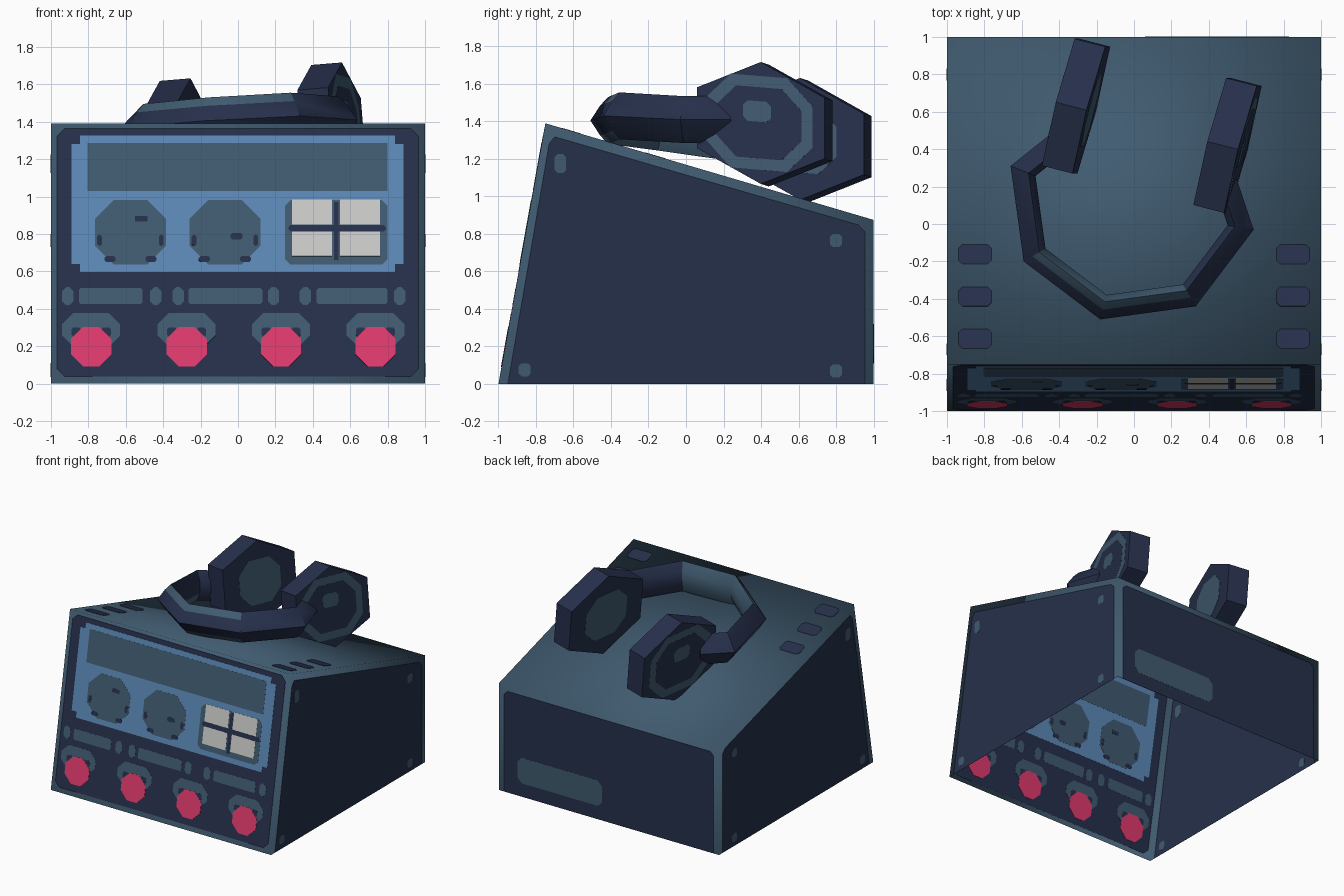
import bpy, bmesh, math
from mathutils import Vector

cube = bpy.data.objects.get("Cube")
if cube:
    bpy.data.objects.remove(cube)


def material(name, rgb):
    m = bpy.data.materials.new(name)
    m.use_nodes = True
    linear = [(c / 255 / 12.92) if c < 11 else ((c / 255 + 0.055) / 1.055) ** 2.4 for c in rgb]
    m.diffuse_color = (*linear, 1)
    m.node_tree.nodes["Principled BSDF"].inputs["Base Color"].default_value = (*linear, 1)
    return m


TEAL = material("slate teal", (64, 91, 112))
NAVY = material("dark navy", (38, 48, 75))
BLUE = material("panel blue", (92, 137, 182))
WHITE = material("button white", (204, 204, 202))
PINK = material("knob pink", (224, 58, 110))


def finish(name, bm, mats, outward=True):
    if outward:
        bmesh.ops.recalc_face_normals(bm, faces=bm.faces)
    mesh = bpy.data.meshes.new(name)
    bm.to_mesh(mesh)
    bm.free()
    for m in mats:
        mesh.materials.append(m)
    ob = bpy.data.objects.new(name, mesh)
    bpy.context.collection.objects.link(ob)
    return ob


def prism(bm, low, high):
    a = [bm.verts.new(p) for p in low]
    b = [bm.verts.new(p) for p in high]
    bm.faces.new(a[::-1])
    bm.faces.new(b)
    for i in range(len(a)):
        j = (i + 1) % len(a)
        bm.faces.new((a[i], a[j], b[j], b[i]))


def rect(x0, x1, z0, z1, cut=0.0):
    """Rectangle outline, with chamfered corners when cut is set."""
    if not cut:
        return [(x0, z0), (x1, z0), (x1, z1), (x0, z1)]
    return [(x0 + cut, z0), (x1 - cut, z0), (x1, z0 + cut), (x1, z1 - cut),
            (x1 - cut, z1), (x0 + cut, z1), (x0, z1 - cut), (x0, z0 + cut)]


def blob(x, z, rx, rz, cut):
    return rect(x - rx, x + rx, z - rz, z + rz, cut)


def plates(name, outlines, surface, level, mat):
    """Thin plates straddling a surface; higher levels cover lower ones."""
    o = surface(0, 0)
    n = (surface(1, 0) - o).cross(surface(0, 1) - o).normalized() * (0.0005 + 0.001 * level)
    bm = bmesh.new()
    for line in outlines:
        pts = [surface(u, v) for u, v in line]
        prism(bm, [p - n for p in pts], [p + n for p in pts])
    return finish(name, bm, [mat])


# Open-bottomed wedge case
PROFILE = [(-1, 0), (-0.75, 1.39), (1, 0.875), (1, 0)]
bm = bmesh.new()
lft = [bm.verts.new((-1, y, z)) for y, z in PROFILE]
rgt = [bm.verts.new((1, y, z)) for y, z in PROFILE]
bm.faces.new(lft[::-1])
bm.faces.new(rgt)
for i in range(3):
    bm.faces.new((lft[i], lft[i + 1], rgt[i + 1], rgt[i]))
bmesh.ops.reverse_faces(bm, faces=bm.faces)
case = finish("case", bm, [TEAL], outward=False)
for poly in case.data.polygons:
    poly.use_smooth = True


def front(x, z):
    return Vector((x, -1 + 0.25 * z / 1.39, z))


def top(x, y):
    return Vector((x, y, 1.39 - 0.515 / 1.75 * (y + 0.75)))


def back(x, z):
    return Vector((x, 1, z))


# Front panel and display
plates("front_panel", [rect(-0.967, 0.965, 0.038, 1.363, 0.04)], front, 0, NAVY)
plates("blue_panel", [rect(-0.845, 0.84, 0.595, 1.325),
                      rect(-0.89, 0.885, 0.64, 1.28)], front, 1, BLUE)
plates("display", [rect(-0.805, 0.80, 1.03, 1.285)], front, 2, TEAL)

# Dials with needles and rim shadows
dials = (-0.575, -0.07)
plates("dials", [blob(x, 0.808, 0.19, 0.172, 0.1) for x in dials], front, 2, TEAL)
marks = [rect(-0.55, -0.485, 0.865, 0.895), rect(-0.04, 0.025, 0.77, 0.805, 0.01)]
for x in dials:
    for s in (-1, 1):
        marks.append(blob(x + s * 0.165, 0.765, 0.013, 0.03, 0.01))
        marks.append(blob(x + s * 0.11, 0.665, 0.03, 0.016, 0.01))
plates("dial_marks", marks, front, 3, NAVY)

# Four-button pad
plates("button_frame", [rect(0.25, 0.80, 0.635, 0.98, 0.03)], front, 2, TEAL)
plates("button_gaps", [rect(0.27, 0.79, 0.812, 0.848, 0.012),
                       rect(0.512, 0.538, 0.66, 0.97)], front, 3, NAVY)
plates("buttons", [rect(x, x + 0.213, z, z + 0.133) for x in (0.29, 0.545)
                   for z in (0.68, 0.85)], front, 3, WHITE)

# Slot row
slots = [rect(a, b, 0.425, 0.51, 0.01) for a, b in ((-0.85, -0.51), (-0.265, 0.13), (0.42, 0.80))]
slots += [blob(x, 0.467, 0.03, 0.048, 0.02) for x in (-0.91, -0.44, -0.32, 0.19, 0.36, 0.865)]
plates("slots", slots, front, 1, TEAL)

# Knobs
knobs = (-0.785, -0.275, 0.23, 0.735)
plates("knob_surrounds", [blob(x, 0.287, 0.155, 0.09, 0.06) for x in knobs], front, 1, TEAL)
plates("knob_shadows", [blob(x + s * 0.08, 0.275, 0.025, 0.025, 0.01) for x in knobs
                        for s in (-1, 1)], front, 2, NAVY)
plates("knobs", [blob(x, 0.197, 0.108, 0.106, 0.065) for x in knobs], front, 3, PINK)

# Top vents
plates("top_vents", [blob(s * 0.85, y, 0.088, 0.052, 0.02) for s in (-1, 1)
                     for y in (-0.163, -0.388, -0.613)], top, 1, NAVY)

# Side panels with rivets
for side, s in (("left", 1), ("right", -1)):
    def wall(y, z, s=s):
        return Vector((s, y, z))
    plates(side + "_panel", [[(-0.95, 0), (0.955, 0), (0.955, 0.81), (0.92, 0.848),
                              (-0.70, 1.318), (-0.73, 1.28)]], wall, 0, NAVY)
    plates(side + "_rivets", [blob(-0.67, 1.175, 0.03, 0.05, 0.015)] +
           [blob(y, z, 0.032, 0.035, 0.015) for y, z in ((0.8, 0.765), (-0.86, 0.075), (0.8, 0.07))],
           wall, 1, TEAL)

# Back panel with label
plates("back_panel", [[(-0.95, 0), (0.95, 0), (0.95, 0.80), (0.92, 0.83),
                       (-0.92, 0.83), (-0.95, 0.80)]], back, 0, NAVY)
plates("back_label", [rect(0.06, 0.83, 0.11, 0.32, 0.04)], back, 1, TEAL)

# Headphone cups
AXIS = Vector((0.97, -0.25, 0.08)).normalized()
ALONG = Vector((0.25, 0.97, -0.08))
UP = Vector((-0.08, 0, 1))
HALF = 0.085
HEXAGON = [(0.404 * math.cos(a), 0.325 * math.sin(a))
           for a in (math.radians(90 + 60 * k) for k in range(6))]
for side, s, centre in (("left", 1, Vector((0.5, 0.42, 1.385))),
                        ("right", -1, Vector((-0.31, 0.63, 1.30)))):
    def outer(u, v):
        return centre + AXIS * s * HALF + ALONG * u + UP * v

    def inner(u, v):
        return centre - AXIS * s * HALF + ALONG * u + UP * v
    bm = bmesh.new()
    prism(bm, [inner(*p) for p in HEXAGON], [outer(*p) for p in HEXAGON])
    finish(side + "_cup", bm, [NAVY])
    plates(side + "_cup_ring", [blob(-0.01, 0, 0.295, 0.25, 0.14)], outer, 1, TEAL)
    plates(side + "_cup_cap", [blob(-0.01, 0, 0.235, 0.19, 0.11)], outer, 2, NAVY)
    plates(side + "_cup_badge", [blob(-0.02, 0.06, 0.077, 0.055, 0.025)], outer, 3, TEAL)
    plates(side + "_ear_pad", [blob(0, 0, 0.2, 0.18, 0.1)], inner, 2, TEAL)

# Headband: ridged strap section swept along a mitred path
PATH = [(0.55, 0.24, 1.41), (0.64, -0.03, 1.41), (0.33, -0.44, 1.43), (-0.18, -0.51, 1.405),
        (-0.59, -0.20, 1.37), (-0.66, 0.31, 1.31), (-0.46, 0.47, 1.30)]
SECTION = [(0, 0), (0.05, 0.08), (0.09, 0.125), (0.125, 0.05),
           (0.125, -0.05), (0.09, -0.125), (0.05, -0.08)]
path = [Vector(p) for p in PATH]
normals = []
for p, q in zip(path, path[1:]):
    d = q - p
    normals.append(Vector((d.y, -d.x, 0)).normalized())
bm = bmesh.new()
rings = []
for i, p in enumerate(path):
    n0, n1 = normals[max(i - 1, 0)], normals[min(i, len(normals) - 1)]
    mitre = (n0 + n1).normalized()
    mitre /= mitre.dot(n1)
    rings.append([bm.verts.new(p + mitre * a + Vector((0, 0, b))) for a, b in SECTION])
count = len(SECTION)
for i in range(len(rings) - 1):
    for k in range(count):
        j = (k + 1) % count
        f = bm.faces.new((rings[i][k], rings[i][j], rings[i + 1][j], rings[i + 1][k]))
        padded = i in (2, 3) and 1 <= k <= 5
        f.material_index = 1 if padded or (i == 4 and k == 4) else 0
bm.faces.new(rings[0])
bm.faces.new(rings[-1][::-1])
band = finish("headband", bm, [NAVY, TEAL])
bpy.ops.object.select_all(action='DESELECT')
band.select_set(True)
bpy.context.view_layer.objects.active = band
bpy.ops.object.shade_smooth_by_angle(angle=math.radians(40))
